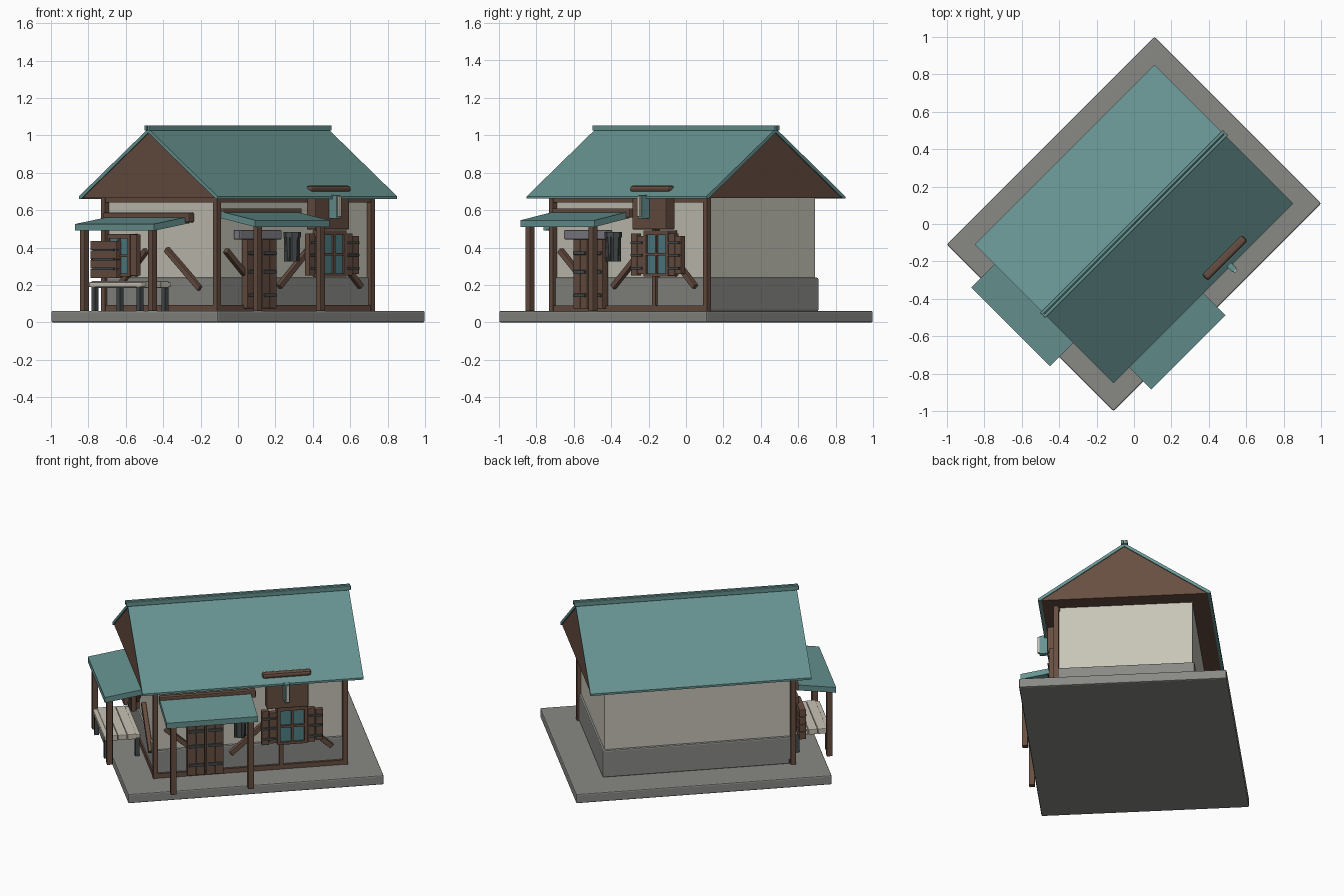
import bpy, bmesh, math
from mathutils import Matrix, Vector

if "Cube" in bpy.data.objects:
    bpy.data.objects.remove(bpy.data.objects["Cube"])

TURN = Matrix.Rotation(math.radians(45), 4, 'Z')  # house stands diagonally


def mat(name, r, g, b):
    m = bpy.data.materials.new(name)
    m.diffuse_color = (r, g, b, 1)
    m.use_nodes = True
    m.node_tree.nodes["Principled BSDF"].inputs["Base Color"].default_value = m.diffuse_color
    return m


TIMBER = mat("brown_timber", .135, .075, .052)
TEAL = mat("teal_roof", .135, .295, .285)
GLASS = mat("teal_glass", .08, .21, .23)
PLASTER = mat("cream_plaster", .57, .55, .47)
STONE = mat("grey_stone", .25, .25, .235)
SLATE = mat("blue_grey_stone", .21, .21, .24)
IRON = mat("dark_iron", .06, .07, .07)
PALE = mat("pale_wood", .58, .54, .46)


def finish(bm, name, material, bevel=0.0, xf=Matrix()):
    bmesh.ops.recalc_face_normals(bm, faces=bm.faces)
    if bevel:
        bmesh.ops.bevel(bm, geom=bm.edges[:], offset=bevel, segments=2,
                        profile=.5, affect='EDGES')
    bm.transform(TURN @ xf)
    me = bpy.data.meshes.new(name)
    bm.to_mesh(me)
    bm.free()
    me.materials.append(material)
    ob = bpy.data.objects.new(name, me)
    bpy.context.collection.objects.link(ob)
    return ob


def box(name, u, v, z, material, bevel=0.0, xf=Matrix()):
    """Box from (min, max) ranges in house coordinates."""
    bm = bmesh.new()
    bmesh.ops.create_cube(bm, size=1)
    for p in bm.verts:
        p.co = Vector([r[0] if c < 0 else r[1] for r, c in zip((u, v, z), p.co)])
    return finish(bm, name, material, bevel, xf)


def prism(name, axis, span, profile, material):
    """Extrude a closed (across, z) profile along axis 'u' or 'v'."""
    bm = bmesh.new()
    rings = [[bm.verts.new((s, a, z) if axis == 'u' else (a, s, z)) for a, z in profile] for s in span]
    bm.faces.new(rings[0])
    bm.faces.new(rings[1])
    n = len(profile)
    for i in range(n):
        j = (i + 1) % n
        bm.faces.new((rings[0][i], rings[0][j], rings[1][j], rings[1][i]))
    return finish(bm, name, material)


def drum(name, u, v, z, r1, r2, material, sides=8):
    bm = bmesh.new()
    bmesh.ops.create_cone(bm, cap_ends=True, segments=sides, radius1=r1, radius2=r2, depth=z[1] - z[0])
    return finish(bm, name, material, 0, Matrix.Translation((u, v, sum(z) / 2)))


def brace(name, side, a, za, b, zb):
    """Sloping timber on the long ('long') or gable ('gable') wall."""
    length, h = math.hypot(b - a, zb - za), .015
    place = Matrix.Rotation(-math.atan2(zb - za, b - a), 4, 'Y')
    if side == 'long':
        xf = Matrix.Translation(((a + b) / 2, -.43, (za + zb) / 2)) @ place
    else:
        xf = (Matrix.Translation((-.59, (a + b) / 2, (za + zb) / 2))
              @ Matrix.Rotation(math.pi / 2, 4, 'Z') @ place)
    box(name, (-length / 2, length / 2), (-.014, .014), (-h, h), TIMBER, .003, xf)


# Ground slab and walls
box("ground_slab", (-.785, .785), (-.63, .63), (0, .062), STONE, .008)
box("stone_footing", (-.585, .585), (-.419, .419), (.06, .24), STONE, .008)
box("plaster_walls", (-.572, .572), (-.404, .404), (.06, .668), PLASTER)

# Main roof: timber attic, two slabs and ridge cap
prism("attic_gable", 'u', (-.672, .672), [(-.512, .664), (.512, .664), (0, 1.018)], TIMBER)
for s, n in ((-1, "front"), (1, "rear")):
    prism(n + "_roof_slab", 'u', (-.679, .679),
          [(0, 1.036), (s * .524, .674), (s * .524, .661), (s * .509, .661), (0, 1.014)], TEAL)
    box(n + "_ridge_strip", (-.69, .69), sorted((s * .002, s * .02)), (1.025, 1.053), TEAL, .004)

# Timber frame on the two decorated walls
for i, (u, v) in enumerate(((-.582, -.422), (.582, -.422), (-.582, .422))):
    box(f"corner_post_{i}", (u - .015, u + .015), (v - .015, v + .015), (.06, .668), TIMBER)
for n, z in (("sill", (.06, .092)), ("top_beam", (.64, .668))):
    box("long_" + n, (-.58, .58), (-.434, -.40), z, TIMBER)
    box("gable_" + n, (-.594, -.56), (-.42, .42), z, TIMBER)
box("window_stud", (.177, .203), (-.433, -.40), (.09, .5), TIMBER)
brace("brace_left", 'long', -.12, .19, .15, .43)
brace("brace_right", 'long', .50, .19, .25, .42)
brace("brace_door", 'long', -.52, .385, -.30, .19)
brace("brace_gable_right", 'gable', -.05, .39, -.305, .18)
brace("brace_gable_left", 'gable', .105, .385, .30, .20)

# Door porch on the long wall
prism("door_porch_roof", 'u', (-.56, 0), [(-.425, .594), (-.69, .546), (-.69, .51), (-.425, .558)], TEAL)
box("door_porch_ledger", (-.56, .03), (-.455, -.42), (.56, .61), TIMBER, .006)
for i, u in enumerate((-.515, -.04)):
    box(f"door_porch_post_{i}", (u - .018, u + .018), (-.682, -.646), (.06, .525), TIMBER, .004)

# Table porch on the gable wall
prism("table_porch_roof", 'v', (-.22, .375), [(-.59, .566), (-.856, .526), (-.856, .49), (-.59, .53)], TEAL)
box("table_porch_ledger", (-.622, -.58), (-.25, .40), (.535, .587), TIMBER, .006)
for i, v in enumerate((-.174, .34)):
    box(f"table_porch_post_{i}", (-.838, -.802), (v - .018, v + .018), (.06, .505), TIMBER, .004)

# Double door with iron straps and stone lintel
for i, u in enumerate((-.338, -.222)):
    for k in (-1, 1):
        box(f"door_plank_{i}_{k}", (u + k * .027 - .026, u + k * .027 + .026), (-.462, -.42), (.075, .45), TIMBER, .003)
    for z in (.145, .27, .37):
        box(f"door_strap_{i}_{z}", (u - .045, u + .045), (-.472, -.455), (z - .009, z + .009), IRON, .003)
box("door_lintel", (-.455, -.135), (-.468, -.42), (.444, .494), SLATE, .005)

# Hanging barrel beside the door
drum("barrel_body", -.07, -.479, (.325, .46), .034, .04, IRON)
drum("barrel_lid", -.07, -.479, (.455, .482), .047, .047, IRON)
for k in range(4):
    a = k * math.pi / 2 + .4
    u, v = -.07 + .038 * math.cos(a), -.479 + .038 * math.sin(a)
    box(f"barrel_stave_{k}", (u - .005, u + .005), (v - .005, v + .005), (.325, .46), IRON)

# Long wall window with frame, bars and shutters
box("window_glass", (.17, .33), (-.468, -.41), (.26, .47), GLASS)
for n, u, z in (("left", (.158, .176), (.245, .485)), ("right", (.324, .342), (.245, .485)),
                ("bottom", (.158, .342), (.245, .262)), ("top", (.158, .342), (.468, .49)),
                ("upright", (.243, .257), (.25, .48)), ("crossbar", (.165, .335), (.358, .372))):
    box("window_frame_" + n, u, (-.479, -.41), z, TIMBER)
for n, u0, u1 in (("left", .06, .157), ("right", .343, .44)):
    w = (u1 - u0) / 2
    for k in range(2):
        box(f"shutter_{n}_{k}", (u0 + k * w + .001, u0 + k * w + w - .001), (-.478, -.445),
            (.25 + .008 * k, .475 - .012 * k), TIMBER, .003)
    for z in (.29, .36, .425):
        box(f"shutter_strap_{n}_{z}", (u0 + .008, u1 - .008), (-.487, -.47), (z - .007, z + .007), IRON, .002)

# Board and log above the window, with a hanging lamp
box("upper_board", (.09, .345), (-.497, -.43), (.497, .68), TIMBER, .004)
box("upper_log", (.065, .365), (-.493, -.447), (.697, .731), TIMBER, .013)
box("lamp_bracket", (.19, .222), (-.555, -.49), (.555, .68), TEAL, .003)
box("lamp_panel", (.196, .216), (-.567, -.55), (.565, .675), PALE, .003)

# Gable wall window with shutters
box("gable_window_glass", (-.622, -.57), (.20, .35), (.26, .45), GLASS)
for n, v, z in (("right", (.186, .204), (.245, .47)), ("left", (.346, .362), (.245, .47)),
                ("bottom", (.186, .362), (.245, .262)), ("top", (.186, .362), (.448, .472)),
                ("upright", (.268, .28), (.25, .46)), ("crossbar", (.19, .355), (.35, .362))):
    box("gable_window_" + n, (-.63, -.57), v, z, TIMBER)
box("gable_shutter_right", (-.632, -.60), (.135, .184), (.25, .47), TIMBER, .003)
for k in range(4):
    z = .237 + k * .05
    box(f"gable_shutter_slat_{k}", (-.655, -.615), (.262, .462), (z, z + .048), TIMBER, .003)
    if k:
        box(f"gable_shutter_strap_{k}", (-.661, -.65), (.28, .44), (z - .006, z + .006), IRON)

# Table under the gable porch
for k in range(3):
    u = -.815 + k * .058
    box(f"table_plank_{k}", (u, u + .056), (-.12, .295), (.185, .22), PALE, .004)
for i, u in enumerate((-.825, -.635)):
    for j, v in enumerate((-.084, .256)):
        box(f"table_leg_{i}_{j}", (u - .013, u + .013), (v - .013, v + .013), (.06, .19), IRON)
    box(f"table_edge_{i}", (u - .016, u + .016), (-.115, .29), (.188, .215), PALE, .006)
